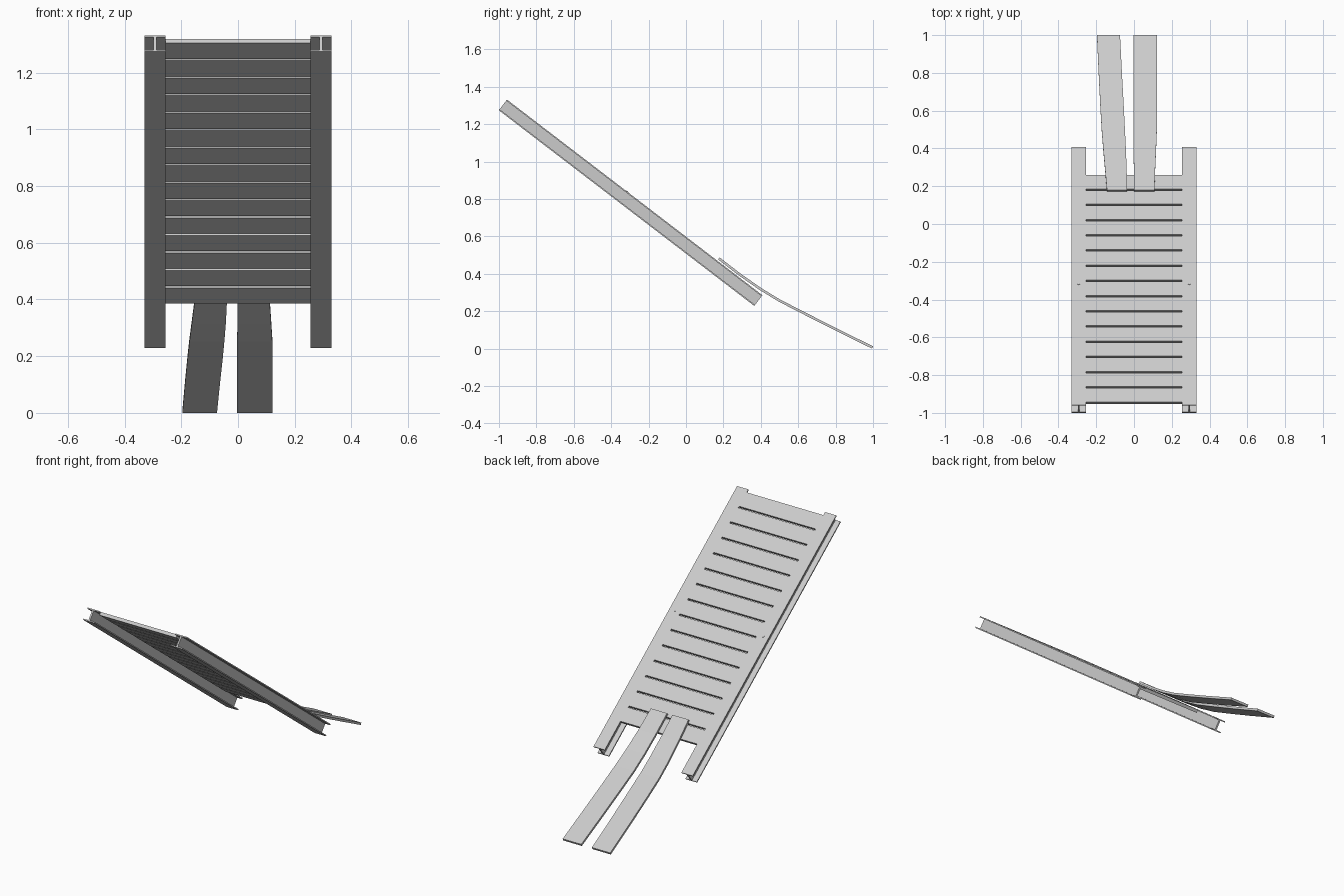
import bpy, bmesh, math
from mathutils import Matrix, Vector

if "Cube" in bpy.data.objects:
    bpy.data.objects.remove(bpy.data.objects["Cube"])

# Ramp frame: local x = across, y = down the slope, z = normal to the deck
ANGLE = math.atan2(0.608, 0.794)
RAMP = Matrix.Translation((0, -0.957, 1.331)) @ Matrix.Rotation(-ANGLE, 4, 'X')
LENGTH, DEPTH = 1.72, 0.072


def finish(name, bm, matrix=None):
    bmesh.ops.recalc_face_normals(bm, faces=bm.faces)
    me = bpy.data.meshes.new(name)
    bm.to_mesh(me)
    bm.free()
    ob = bpy.data.objects.new(name, me)
    if matrix:
        ob.matrix_world = matrix
    bpy.context.collection.objects.link(ob)
    return ob


def prism(name, profile, y0, y1, matrix):
    """Extrude an x-z profile along local y."""
    bm = bmesh.new()
    face = bm.faces.new([bm.verts.new((x, y0, z)) for x, z in profile])
    new = bmesh.ops.extrude_face_region(bm, geom=[face])['geom']
    moved = [v for v in new if isinstance(v, bmesh.types.BMVert)]
    bmesh.ops.translate(bm, verts=moved, vec=(0, y1 - y0, 0))
    return finish(name, bm, matrix)


# Side rails: I-beams
for side, label in ((-1, "left"), (1, "right")):
    w, t, web = 0.0375, 0.007, 0.005
    half = [(w, 0), (w, -t), (web, -t), (web, t - DEPTH), (w, t - DEPTH), (w, -DEPTH)]
    profile = half + [(-x, z) for x, z in reversed(half)]
    profile = [(x + side * 0.2925, z) for x, z in profile]
    prism(label + "_rail", profile, 0, LENGTH, RAMP)

    # Small bolt in the upper flange
    bm = bmesh.new()
    bmesh.ops.create_cone(bm, cap_ends=True, segments=12, radius1=0.008, radius2=0.008,
                          depth=0.006,
                          matrix=Matrix.Translation((side * 0.2925, 0.808, -0.001)))
    finish(label + "_bolt", bm, RAMP)

# Deck slats with narrow gaps
PITCH, GAP = 0.1014, 0.010
for i in range(15):
    u = 0.02 + i * PITCH
    prism(f"deck_slat_{i + 1}", [(-0.255, 0), (0.255, 0), (0.255, -0.019), (-0.255, -0.019)],
          u, u + PITCH - GAP, RAMP)


# Sagging planks running from the deck to the ground
# Each station: y, z of top face, left plank x range, right plank x range
STATIONS = [
    (0.180, 0.487, -0.143, -0.036, 0.000, 0.108),
    (0.290, 0.402, -0.153, -0.039, -0.001, 0.112),
    (0.400, 0.325, -0.163, -0.043, -0.002, 0.117),
    (0.500, 0.264, -0.171, -0.048, -0.003, 0.121),
    (0.620, 0.202, -0.178, -0.054, -0.003, 0.121),
    (0.800, 0.111, -0.187, -0.064, -0.003, 0.121),
    (1.000, 0.012, -0.196, -0.074, -0.003, 0.121),
]
THICK = 0.0134
for label, k in (("left", 2), ("right", 4)):
    bm = bmesh.new()
    rings = []
    for i, s in enumerate(STATIONS):
        a, b = STATIONS[max(i - 1, 0)], STATIONS[min(i + 1, len(STATIONS) - 1)]
        n = Vector((0, a[1] - b[1], b[0] - a[0])).normalized() * THICK
        top = [Vector((s[k], s[0], s[1])), Vector((s[k + 1], s[0], s[1]))]
        rings.append([bm.verts.new(p) for p in (top[0], top[1], top[1] - n, top[0] - n)])
    for r, q in zip(rings, rings[1:]):
        for j in range(4):
            bm.faces.new((r[j], r[(j + 1) % 4], q[(j + 1) % 4], q[j]))
    bm.faces.new(rings[0])
    bm.faces.new(rings[-1])
    finish(label + "_plank", bm)
